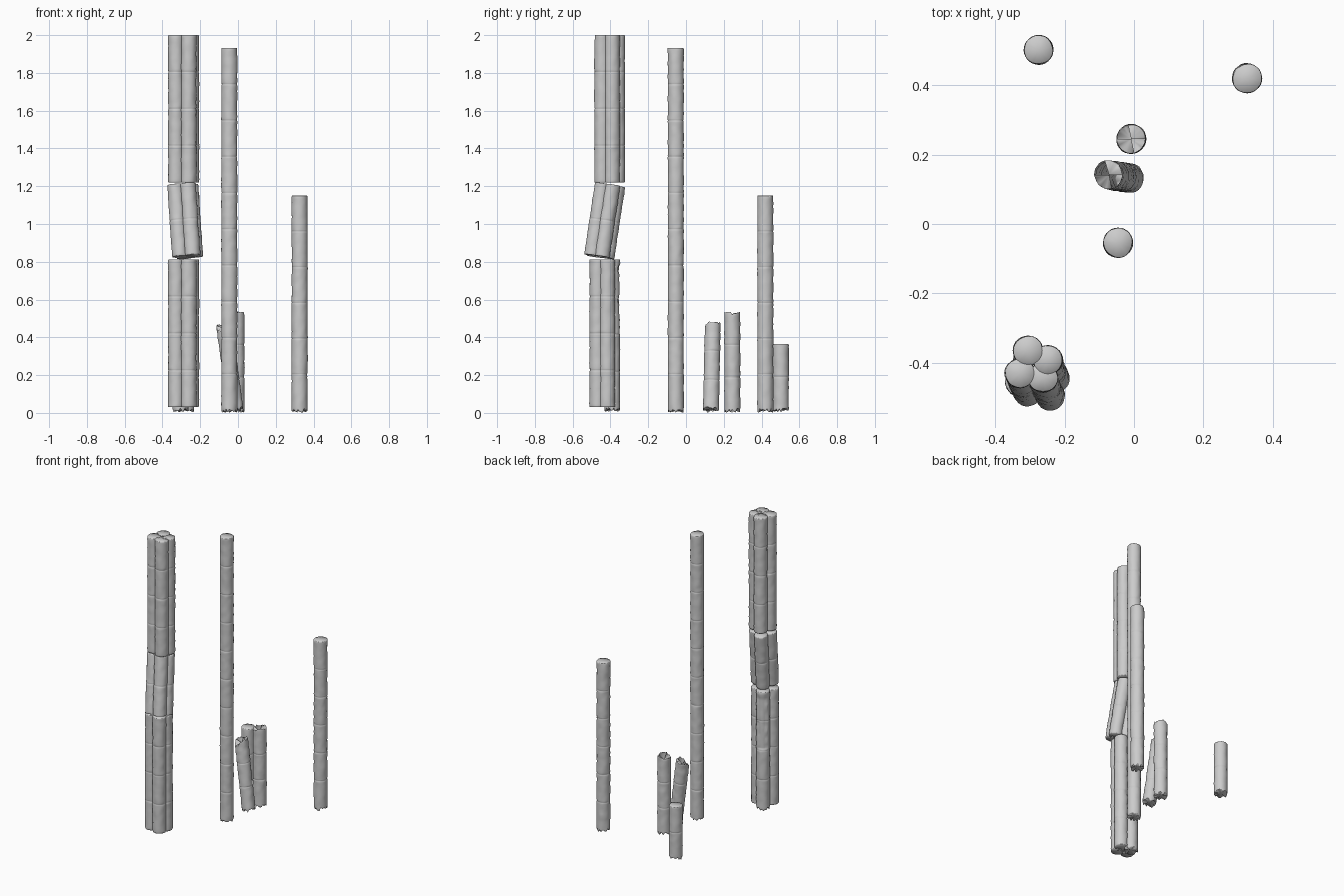
import bpy, bmesh, math, random
from mathutils import Vector, noise

if "Cube" in bpy.data.objects:
    bpy.data.objects.remove(bpy.data.objects["Cube"])

random.seed(4)
SIDES = 28
RINGS = 10       # rings per drum
R = 0.042


def column(name, base, top, drums, ragged_base=True, broken=None, dent=None):
    """Weathered stone shaft: stacked drums with pinched joints.
    broken = direction of the low side of a snapped, open top
    dent = (direction, z_low, z_high) of a chipped area"""
    base, top = Vector(base), Vector(top)
    axis = (top - base).normalized()
    u = (Vector((1, 0, 0)) - axis * axis.x).normalized()
    v = axis.cross(u)
    length = (top - base).length
    seed = Vector((base.x * 37, base.y * 53, top.z * 11))
    bm = bmesh.new()

    # heights along the shaft, with tight ring pairs around each joint
    steps = [0, 0.015, 0.05] + [i / RINGS for i in range(1, RINGS)] + [0.95, 0.985]
    levels = [(d + s) / drums for d in range(drums) for s in steps] + [1.0]
    pinch = [0.955 if s == 0 else 0.99 if s in (0.015, 0.985) else 1.0
             for d in range(drums) for s in steps] + [0.955]

    jag_low = [random.uniform(-0.013, 0.010) for _ in range(SIDES)]
    jag_top = [random.uniform(-0.012, 0.004) for _ in range(SIDES)]
    rings = []
    for k, (t, p) in enumerate(zip(levels, pinch)):
        ring = []
        for i in range(SIDES):
            a = 2 * math.pi * i / SIDES
            out = u * math.cos(a) + v * math.sin(a)
            h = t * length
            if ragged_base and k < 4:
                h += jag_low[i] * (1 - k / 4)
            if broken is not None:
                low = max(0.0, out.dot(Vector(broken)))
                fade = max(0.0, (t * drums - (drums - 0.6)) / 0.6)
                h += fade * (jag_top[i] - 0.05 * low * low)
            pos = base + axis * h
            n = noise.noise((pos + out * R) * 26 + seed)
            n += 0.6 * noise.noise((pos + out * R) * 60 + seed)
            r = R * p + 0.0022 * n
            if dent and dent[1] < pos.z < dent[2]:
                if out.dot(Vector(dent[0])) > 0.72 + 0.25 * n:
                    r -= 0.007
            ring.append(bm.verts.new(pos + out * r))
        rings.append(ring)

    for lo, hi in zip(rings, rings[1:]):
        for i in range(SIDES):
            j = (i + 1) % SIDES
            bm.faces.new((lo[i], lo[j], hi[j], hi[i]))

    # caps; a broken top keeps only part of its cap as splinters
    c0 = bm.verts.new(base + axis * (0.004 if ragged_base else 0))
    for i in range(SIDES):
        bm.faces.new((rings[0][(i + 1) % SIDES], rings[0][i], c0))
    c1 = bm.verts.new(top - axis * (0.03 if broken is not None else 0))
    for i in range(SIDES):
        if broken is not None and i % 14 > 7:
            continue
        bm.faces.new((rings[-1][i], rings[-1][(i + 1) % SIDES], c1))

    mesh = bpy.data.meshes.new(name)
    bm.to_mesh(mesh)
    bm.free()
    for f in mesh.polygons:
        f.use_smooth = True
    obj = bpy.data.objects.new(name, mesh)
    bpy.context.collection.objects.link(obj)
    return obj


# tall clustered pillar: four shafts, fractured into three blocks
shafts = [(-0.305, -0.365), (-0.248, -0.392), (-0.328, -0.430), (-0.262, -0.443)]
mid = Vector((-0.286, -0.408, 1.207))
mid_axis = Vector((-0.026, 0.058, 0.385)).normalized()
for n, (x, y) in enumerate(shafts, 1):
    column(f"pillar_upper_shaft_{n}", (x, y, 1.22), (x, y, 2.0), 4, False)
    # slipped middle block, cut square to its leaning axis
    off = Vector((x + 0.286, y + 0.408, 0))
    off -= mid_axis * off.dot(mid_axis)
    head = mid + off + Vector((-0.004, 0.002, 0))
    column(f"pillar_middle_shaft_{n}", head - mid_axis * 0.385, head, 2, False)
    column(f"pillar_lower_shaft_{n}", (x, y - 0.026, 0.018 if n == 1 else 0.03),
           (x, y - 0.026, 0.812), 4, n == 1,
           dent=((-0.4, 0.92, 0), 0.42, 0.79) if n == 1 else None)

# free-standing columns
column("tall_column", (-0.046, -0.054, 0.013), (-0.046, -0.054, 1.932), 10)
column("medium_column", (0.326, 0.42, 0.015), (0.326, 0.42, 1.15), 6)
column("short_column", (-0.275, 0.502, 0.015), (-0.275, 0.502, 0.365), 2)

# snapped stumps, one upright and one leaning
column("broken_stump", (-0.008, 0.245, 0.015), (-0.008, 0.245, 0.533), 3,
       broken=(-0.4, -0.2, 0))
column("leaning_stump", (-0.012, 0.132, 0.018), (-0.076, 0.142, 0.478), 3,
       broken=(-0.5, -0.75, 0))
